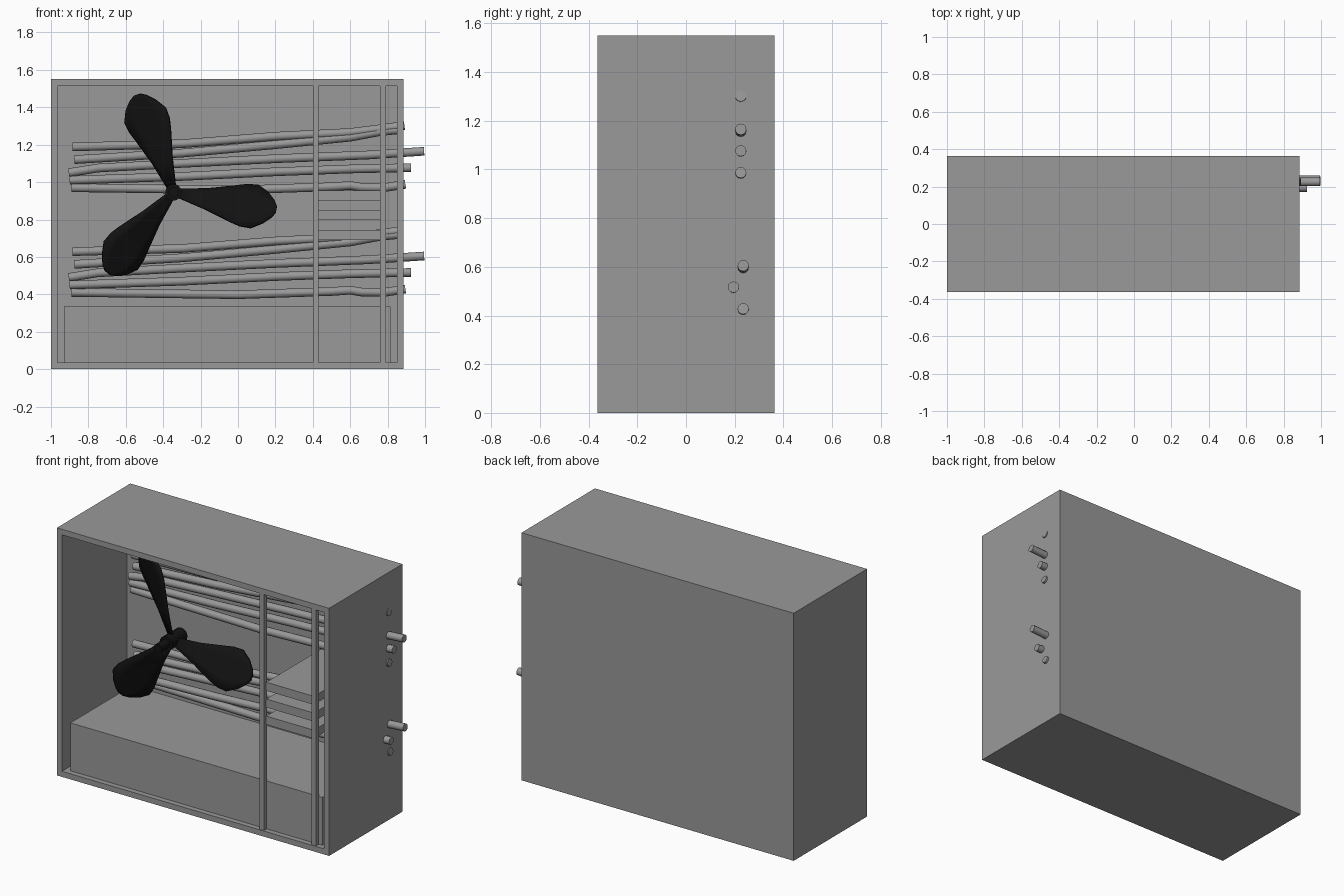
import bpy, bmesh, math
from mathutils import Vector

if "Cube" in bpy.data.objects:
    bpy.data.objects.remove(bpy.data.objects["Cube"])


def material(name, v):
    m = bpy.data.materials.new(name)
    m.diffuse_color = (v, v, v, 1)
    m.use_nodes = True
    m.node_tree.nodes["Principled BSDF"].inputs["Base Color"].default_value = m.diffuse_color
    return m


grey = material("dark_grey", 0.32)
black = material("black", 0.006)


def box(name, x0, x1, y0, y1, z0, z1):
    bm = bmesh.new()
    bmesh.ops.create_cube(bm, size=1)
    for v in bm.verts:
        v.co = ((x0 + x1) / 2 + v.co.x * (x1 - x0),
                (y0 + y1) / 2 + v.co.y * (y1 - y0),
                (z0 + z1) / 2 + v.co.z * (z1 - z0))
    return finish(name, bm, grey)


def finish(name, bm, mat):
    bmesh.ops.recalc_face_normals(bm, faces=bm.faces)
    me = bpy.data.meshes.new(name)
    bm.to_mesh(me)
    bm.free()
    me.materials.append(mat)
    ob = bpy.data.objects.new(name, me)
    bpy.context.collection.objects.link(ob)
    return ob


def smooth(ob):
    bpy.ops.object.select_all(action='DESELECT')
    ob.select_set(True)
    bpy.context.view_layer.objects.active = ob
    bpy.ops.object.shade_smooth_by_angle(angle=math.radians(40))


# Open-fronted casing: cube, front face inset and pushed in
casing = box("casing", -1, 0.885, -0.363, 0.363, 0, 1.55)
bm = bmesh.new()
bm.from_mesh(casing.data)
front = min(bm.faces, key=lambda f: f.calc_center_median().y)
bmesh.ops.inset_region(bm, faces=[front], thickness=0.035, use_even_offset=True)
inner = bmesh.ops.extrude_discrete_faces(bm, faces=[front])["faces"]
bmesh.ops.translate(bm, verts=inner[0].verts, vec=(0, 0.643, 0))
bmesh.ops.recalc_face_normals(bm, faces=bm.faces)
bm.to_mesh(casing.data)
bm.free()

# Base block, front posts and shelves between the posts
box("base_block", -0.93, 0.815, -0.33, 0.282, 0.034, 0.335)
for i, x in enumerate((0.40, 0.76)):
    box(f"post_{i + 1}", x, x + 0.03, -0.358, -0.325, 0.034, 1.516)
for i, z in enumerate((0.955, 0.85, 0.743)):
    box(f"shelf_{i + 1}", 0.43, 0.76, -0.335, 0.282, z - 0.053, z)

# Two banks of pipes, (x, z) paths
paths = [
    [(-0.885, 1.188), (-0.3, 1.205), (0.2, 1.245), (0.6, 1.265), (0.76, 1.285), (0.89, 1.302)],
    [(-0.875, 1.12), (-0.3, 1.155), (0.2, 1.2), (0.6, 1.24), (0.76, 1.27), (0.86, 1.28)],
    [(-0.905, 1.05), (-0.75, 1.075), (-0.3, 1.1), (0.2, 1.125), (0.7, 1.145), (0.995, 1.165)],
    [(-0.9, 1.01), (-0.3, 1.03), (0.2, 1.055), (0.6, 1.07), (0.925, 1.077)],
    [(-0.89, 0.97), (0, 0.958), (0.5, 0.975), (0.6, 0.982), (0.66, 0.972), (0.78, 0.97), (0.895, 0.988)],
]


def pipe(name, pts, y, dz):
    cu = bpy.data.curves.new(name, 'CURVE')
    cu.dimensions = '3D'
    cu.bevel_depth = 0.023
    cu.bevel_resolution = 4
    cu.use_fill_caps = True
    cu.materials.append(grey)
    sp = cu.splines.new('POLY')
    sp.points.add(len(pts) - 1)
    for p, (x, z) in zip(sp.points, pts):
        p.co = (x, y, z + dz, 1)
    ob = bpy.data.objects.new(name, cu)
    bpy.context.collection.objects.link(ob)


for bank, y, dz in (("upper", 0.225, 0), ("lower", 0.235, -0.56)):
    for i, pts in enumerate(paths):
        yy = 0.195 if bank == "lower" and i == 3 else y
        if bank == "lower" and i == 0:      # this one stops inside the wall
            pts = pts[:-1] + [(0.87, 1.3)]
        pipe(f"{bank}_pipe_{i + 1}", pts, yy, dz)

# Fan: shaft, hub and three pitched blades
C = Vector((-0.345, -0.16, 0.945))


def lathe(name, y0, y1, r):
    bpy.ops.mesh.primitive_cylinder_add(vertices=16, radius=r, depth=y1 - y0,
                                        location=(C.x, (y0 + y1) / 2, C.z),
                                        rotation=(math.pi / 2, 0, 0))
    ob = bpy.context.object
    ob.name = name
    ob.data.materials.append(black)
    smooth(ob)


lathe("fan_shaft", -0.3, -0.06, 0.028)
lathe("fan_hub", -0.22, -0.07, 0.044)

# Blade sections: distance from hub, lower edge, upper edge
sections = [(0.03, -0.022, 0.022), (0.18, -0.058, 0.052), (0.32, -0.1, 0.092),
            (0.38, -0.115, 0.11), (0.44, -0.115, 0.117), (0.5, -0.078, 0.088),
            (0.54, -0.04, 0.05), (0.558, -0.01, 0.02)]
for k in range(3):
    a = math.radians(-10 + 120 * k)
    bm = bmesh.new()
    rows = []
    for u, lo, hi in sections:
        row = []
        for t in (0, 0.25, 0.5, 0.75, 1):
            v = lo + (hi - lo) * t
            pitch = 0.65 - 0.4 * u
            row.append(bm.verts.new((C.x + u * math.cos(a) - v * math.sin(a),
                                     C.y + pitch * v,
                                     C.z + u * math.sin(a) + v * math.cos(a))))
        rows.append(row)
    for r, s in zip(rows, rows[1:]):
        for j in range(4):
            bm.faces.new((r[j], r[j + 1], s[j + 1], s[j]))
    blade = finish(f"fan_blade_{k + 1}", bm, black)
    mod = blade.modifiers.new("thickness", 'SOLIDIFY')
    mod.thickness = 0.014
    mod.offset = 0
    smooth(blade)
